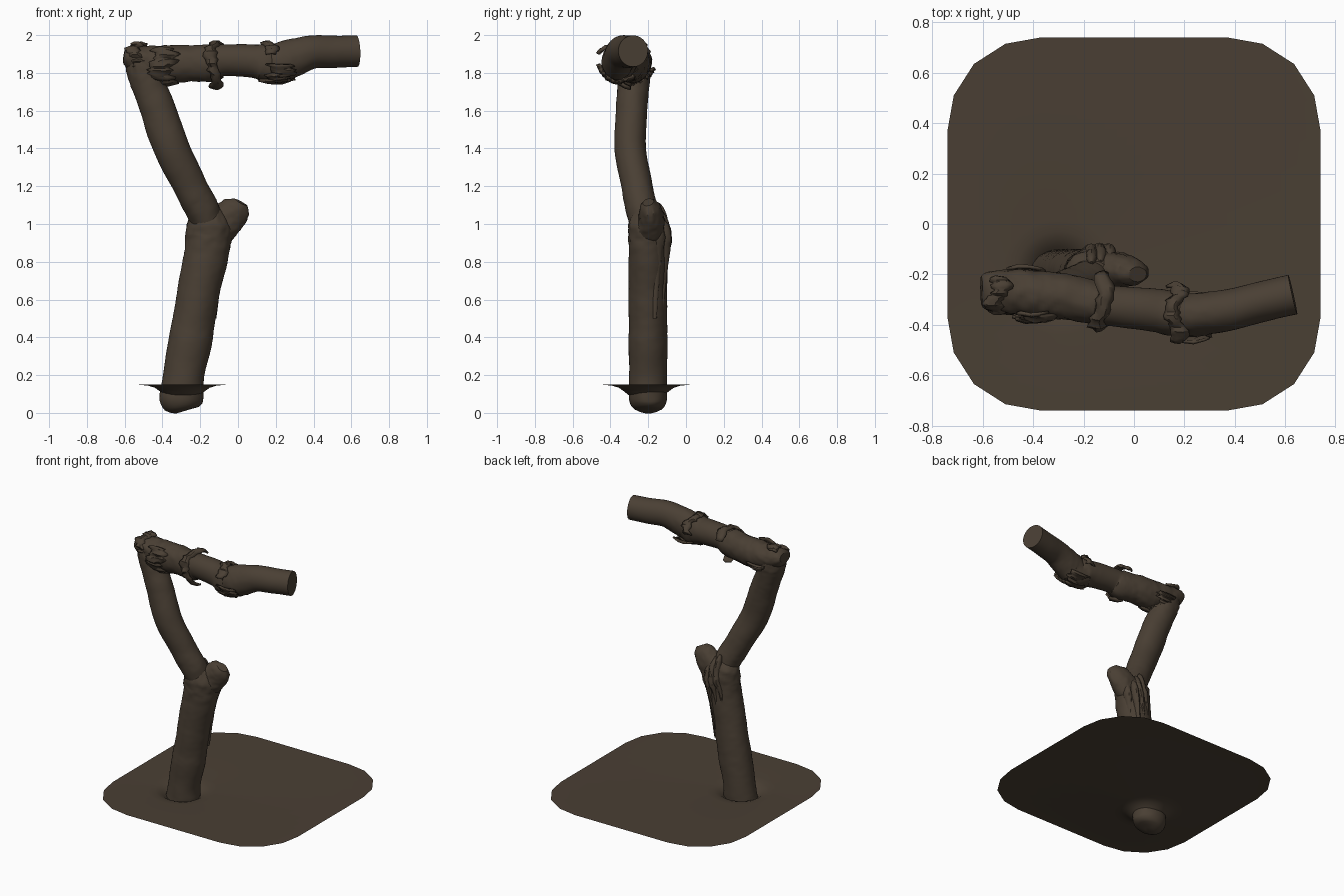
import bpy, bmesh, math, random
from mathutils import Vector, noise

if "Cube" in bpy.data.objects:
    bpy.data.objects.remove(bpy.data.objects["Cube"])

random.seed(4)
bark = bpy.data.materials.new("dark bark brown")
bark.diffuse_color = (0.068, 0.050, 0.034, 1)
bark.use_nodes = True
bark.node_tree.nodes["Principled BSDF"].inputs["Base Color"].default_value = bark.diffuse_color


def finish(name, bm, angle=35):
    bmesh.ops.recalc_face_normals(bm, faces=bm.faces)
    me = bpy.data.meshes.new(name)
    bm.to_mesh(me)
    bm.free()
    me.materials.append(bark)
    ob = bpy.data.objects.new(name, me)
    bpy.context.collection.objects.link(ob)
    bpy.ops.object.select_all(action='DESELECT')
    ob.select_set(True)
    bpy.context.view_layer.objects.active = ob
    bpy.ops.object.shade_smooth_by_angle(angle=math.radians(angle))
    return ob


def spline(rows, step):
    """Catmull-Rom through rows of x, y, z, radius a, radius b, roughness."""
    out = []
    for i in range(len(rows) - 1):
        p = [rows[max(i - 1, 0)], rows[i], rows[i + 1], rows[min(i + 2, len(rows) - 1)]]
        n = max(2, int((Vector(p[2][:3]) - Vector(p[1][:3])).length / step))
        for k in range(n):
            t = k / n
            out.append([0.5 * (2 * b + (c - a) * t + (2 * a - 5 * b + 4 * c - d) * t * t
                               + (3 * b - a - 3 * c + d) * t ** 3) for a, b, c, d in zip(*p)])
    out.append(list(rows[-1]))
    return out


def limb(name, rows, sides=40, step=0.013):
    """Bark-covered tube with flat caps; the roughness column sets how torn it is."""
    rows = spline(rows, step)
    bm = bmesh.new()
    rings = []
    for i, r in enumerate(rows):
        c = Vector(r[:3])
        t = (Vector(rows[min(i + 1, len(rows) - 1)][:3])
             - Vector(rows[max(i - 1, 0)][:3])).normalized()
        a = Vector((0, 1, 0)).cross(t).normalized()
        b = t.cross(a)
        ring = []
        for k in range(sides):
            w = 2 * math.pi * k / sides
            d = a * math.cos(w) * r[3] + b * math.sin(w) * r[4]
            p = c + d
            torn = noise.noise(p * 17) * 0.6 + noise.noise(p * 42) * 0.55
            f = 1 + 0.05 * noise.noise(p * 7) + r[5] * torn
            ring.append(bm.verts.new(c + d * f))
        rings.append(ring)
    for r0, r1 in zip(rings, rings[1:]):
        for k in range(sides):
            j = (k + 1) % sides
            bm.faces.new((r0[k], r0[j], r1[j], r1[k]))
    bm.faces.new(rings[0])
    bm.faces.new(rings[-1])
    return finish(name, bm)


def flake(name, c, r, a0, a1, width, lift):
    """Jagged strip of peeling bark wrapped round the top branch (angle 0 = up, 90 = front)."""
    bm = bmesh.new()
    n, rows = 22, []
    for i in range(n + 1):
        u = i / n
        a = math.radians(a0 + (a1 - a0) * u)
        rr = r + lift * abs(2 * u - 1) ** 3 + random.uniform(-0.005, 0.007)
        w0, w1 = (width * random.uniform(0.3, 0.65) for _ in range(2))
        shift = 0.018 * math.sin(u * 9)
        row = []
        for j in range(4):
            v = j / 3
            rad = rr + 0.012 * math.sin(v * math.pi) + random.uniform(-0.004, 0.004)
            row.append(bm.verts.new((c[0] + shift - w0 + (w0 + w1) * v,
                                     c[1] - rad * math.sin(a), c[2] + rad * math.cos(a))))
        rows.append(row)
    for p, q in zip(rows, rows[1:]):
        for j in range(3):
            bm.faces.new((p[j], p[j + 1], q[j + 1], q[j]))
    ob = finish(name, bm)
    mod = ob.modifiers.new("thickness", 'SOLIDIFY')
    mod.thickness, mod.offset = 0.012, 0


# Lower trunk with rounded foot under the ground sheet
limb("lower_trunk", [
    (-.30, -.20, .005, .03, .03, .02), (-.303, -.20, .02, .085, .075, .02),
    (-.303, -.20, .06, .113, .10, .03), (-.295, -.20, .12, .112, .102, .02),
    (-.285, -.20, .20, .107, .102, .01), (-.255, -.20, .38, .113, .102, .02),
    (-.215, -.20, .60, .112, .102, .02), (-.175, -.20, .80, .115, .103, .03),
    (-.155, -.20, .95, .120, .105, .09), (-.15, -.205, 1.02, .11, .10, .12),
    (-.15, -.21, 1.08, .06, .06, .15)])

# Upper trunk, leaning left
limb("upper_trunk", [
    (-.155, -.21, .98, .08, .08, .03), (-.19, -.235, 1.08, .088, .085, .05),
    (-.255, -.26, 1.20, .088, .082, .02), (-.352, -.295, 1.40, .095, .083, .01),
    (-.42, -.288, 1.60, .092, .083, .02), (-.46, -.28, 1.70, .09, .083, .03),
    (-.50, -.272, 1.82, .092, .088, .10), (-.53, -.27, 1.89, .07, .08, .12)])

# Broken side stub at the fork
limb("broken_stub", [
    (-.18, -.19, .86, .06, .07, .05), (-.10, -.185, .98, .09, .075, .10),
    (-.035, -.185, 1.05, .085, .065, .14), (.0, -.195, 1.09, .07, .05, .16),
    (.015, -.20, 1.115, .04, .03, .16)])

# Torn wood splinters down the back of the fork
for i in range(5):
    x = -.235 + i * .036
    y = -.115 - .010 * (i - 2) ** 2 + (.006 if i % 2 else 0)
    low = .50 + .05 * ((i * 3) % 4)
    top = 1.02 + .03 * ((i * 2) % 3)
    limb("splinter_%d" % (i + 1), [
        (x - .03, y - .01, low, .006, .01, .1), (x, y, (low + top) / 2, .016, .024, .15),
        (x + .03, y + .008, .95, .026, .034, .25), (x + .03, y - .02, top, .02, .022, .25),
        (x + .03, y - .035, top + .03, .006, .008, .1)], sides=12)

# Horizontal top branch with bark steps and a flat sawn end
limb("top_branch", [
    (-.605, -.265, 1.89, .03, .06, .08), (-.58, -.265, 1.885, .058, .078, .10),
    (-.50, -.268, 1.865, .078, .088, .11), (-.36, -.28, 1.845, .098, .094, .08),
    (-.25, -.292, 1.85, .098, .090, .06), (-.14, -.315, 1.852, .100, .085, .07),
    (-.09, -.325, 1.866, .084, .080, .02), (.02, -.335, 1.865, .086, .083, .01),
    (.10, -.345, 1.86, .089, .085, .03), (.15, -.355, 1.852, .104, .088, .08),
    (.19, -.36, 1.83, .086, .082, .08), (.23, -.362, 1.86, .105, .086, .07),
    (.31, -.353, 1.885, .098, .084, .04), (.40, -.335, 1.91, .088, .082, .01),
    (.52, -.305, 1.912, .085, .080, .01), (.63, -.28, 1.916, .082, .080, .0)])

# Peeling bark collars and flakes on the top branch
flake("bark_collar_left", (-.13, -.318, 1.86), .088, -70, 190, .06, .042)
flake("bark_collar_right", (.165, -.355, 1.86), .090, -90, 70, .06, .018)
flake("bark_patch_under", (.21, -.357, 1.855), .092, 95, 230, .13, .012)
flake("bark_patch_joint", (-.40, -.28, 1.845), .096, 40, 175, .12, .010)
flake("bark_patch_joint_back", (-.44, -.275, 1.845), .090, 170, 260, .12, .010)
flake("bark_patch_end", (-.54, -.268, 1.875), .068, -40, 120, .07, .012)

# Ground sheet: rounded square dipping down round the trunk
corner = [(.74, .37), (.715, .51), (.635, .635), (.51, .715), (.37, .74)]
outline = []
for q in range(4):
    for x, y in corner:
        for _ in range(q):
            x, y = -y, x
        outline.append(Vector((x, y, .15)))
fine = []
for p, q in zip(outline, outline[1:] + outline[:1]):
    n = 8 if (q - p).length > .5 else 1
    fine += [p.lerp(q, k / n) for k in range(n)]
bm = bmesh.new()
mid = Vector((-.295, -.21, .15))
rings = [[bm.verts.new(p) for p in fine]]
for r, z in ((.23, .149), (.18, .144), (.145, .133), (.12, .115), (.095, .095)):
    rings.append([bm.verts.new(mid + (p - mid).normalized() * r + Vector((0, 0, z - .15)))
                  for p in fine])
for a, b in zip(rings, rings[1:]):
    for k in range(len(a)):
        j = (k + 1) % len(a)
        bm.faces.new((a[k], a[j], b[j], b[k]))
ground = finish("ground_sheet", bm)
if ground.data.polygons[0].normal.z < 0:
    ground.data.flip_normals()
